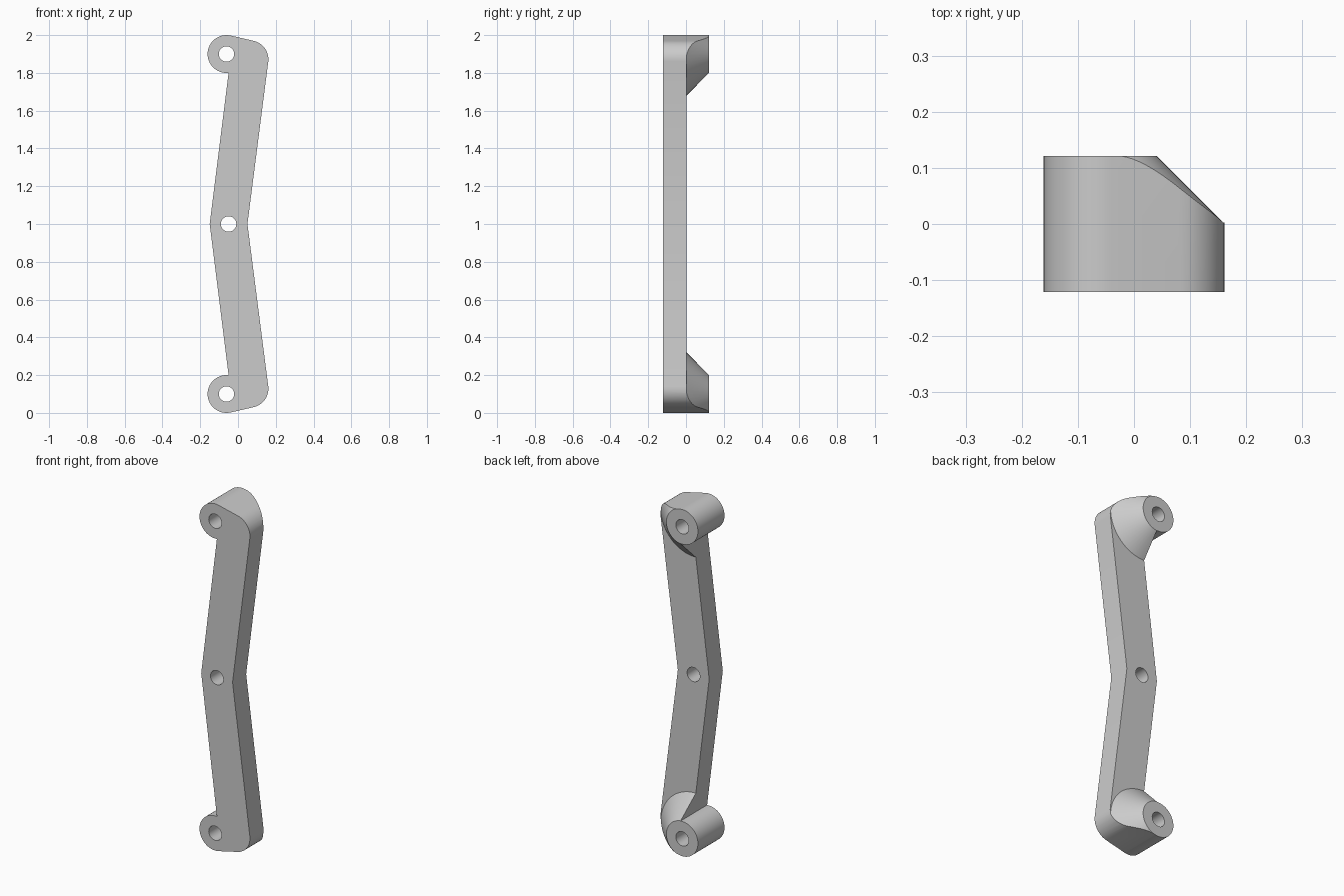
import bpy, bmesh
from math import radians, cos, sin, pi
from mathutils import Matrix

if "Cube" in bpy.data.objects:
    bpy.data.objects.remove(bpy.data.objects["Cube"])

HALF, BACK, R, HOLE = 0.121, 0.003, 0.1, 0.041   # half depth, plate back face, boss and hole radii
BOSS_X, BOSS_Z = -0.061, 1.9


def to_object(bm, name):
    bmesh.ops.recalc_face_normals(bm, faces=bm.faces)
    mesh = bpy.data.meshes.new(name)
    bm.to_mesh(mesh)
    bm.free()
    ob = bpy.data.objects.new(name, mesh)
    bpy.context.collection.objects.link(ob)
    return ob


def cone_y(name, x, z, y0, y1, r0, r1, segments):
    bm = bmesh.new()
    m = Matrix.Translation((x, (y0 + y1) / 2, z)) @ Matrix.Rotation(-pi / 2, 4, 'X')
    bmesh.ops.create_cone(bm, cap_ends=True, segments=segments, radius1=r0, radius2=r1,
                          depth=y1 - y0, matrix=m)
    return to_object(bm, name)


def boolean(target, tool, operation):
    mod = target.modifiers.new(operation, 'BOOLEAN')
    mod.operation, mod.object, mod.solver = operation, tool, 'EXACT'
    bpy.context.view_layer.objects.active = target
    bpy.ops.object.modifier_apply(modifier=mod.name)
    bpy.data.objects.remove(tool)


def arc(cx, cz, a0, a1, n):
    angles = [radians(a0 + (a1 - a0) * i / n) for i in range(n + 1)]
    return [(cx + R * cos(a), cz + R * sin(a)) for a in angles]


# Handle outline: upper half, then its mirror image below z = 1
upper = ([(0.05, 1.0)] + arc(0.061, 1.872, -7.2, 77.1, 12)
         + arc(BOSS_X, BOSS_Z, 77.1, 270, 28) + [(-0.05, 1.8), (-0.15, 1.0)])
outline = upper + [(x, 2 - z) for x, z in reversed(upper[1:-1])]
bm = bmesh.new()
face = bm.faces.new([bm.verts.new((x, -HALF, z)) for x, z in outline])
ext = bmesh.ops.extrude_face_region(bm, geom=[face])
bmesh.ops.translate(bm, vec=(0, 2 * HALF, 0),
                    verts=[v for v in ext['geom'] if isinstance(v, bmesh.types.BMVert)])
handle = to_object(bm, "bracket_handle")

# Depth envelope: flat slab plus a 45 degree cone behind each end boss
bm = bmesh.new()
bmesh.ops.create_cube(bm, size=1, matrix=Matrix.Translation((0, BACK - 0.2, 1))
                      @ Matrix.Diagonal((2, 0.4, 4, 1)))
envelope = to_object(bm, "depth_envelope")
ends = (BOSS_Z, 2 - BOSS_Z)
for z in ends:
    rim = R + 0.0015
    cone = cone_y("boss_cone", BOSS_X, z, HALF - 0.17, HALF + 0.06, rim + 0.17, rim - 0.06, 64)
    boolean(envelope, cone, 'UNION')
boolean(handle, envelope, 'INTERSECT')

# Screw holes through both ends and the middle
for x, z in [(BOSS_X, ends[0]), (BOSS_X, ends[1]), (-0.05, 1.0)]:
    boolean(handle, cone_y("hole_cutter", x, z, -0.3, 0.3, HOLE, HOLE, 32), 'DIFFERENCE')

# Smooth curves, crisp edges
bpy.ops.object.select_all(action='DESELECT')
handle.select_set(True)
bpy.context.view_layer.objects.active = handle
bpy.ops.object.shade_smooth_by_angle(angle=radians(20))
